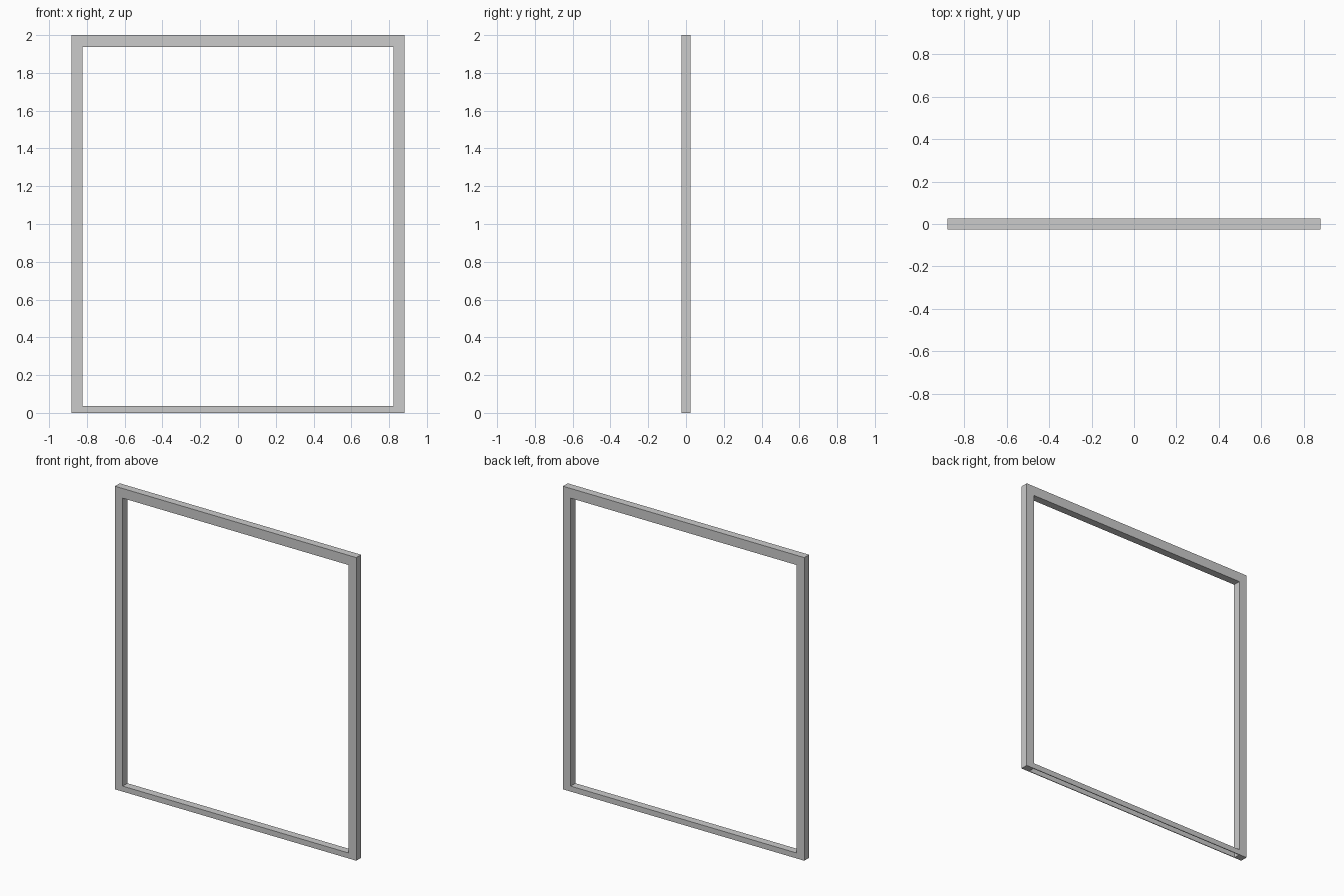
import bpy, bmesh
from mathutils import Vector

if "Cube" in bpy.data.objects:
    bpy.data.objects.remove(bpy.data.objects["Cube"])

W, IN, H, HEAD, SILL, D = 0.881, 0.824, 2.0, 1.936, 0.036, 0.025


def extrude_profile(name, pts, offset):
    """Close a planar profile and extrude it along offset."""
    bm = bmesh.new()
    face = bm.faces.new([bm.verts.new(p) for p in pts])
    ext = bmesh.ops.extrude_face_region(bm, geom=[face], use_keep_orig=True)
    verts = [g for g in ext["geom"] if isinstance(g, bmesh.types.BMVert)]
    bmesh.ops.translate(bm, verts=verts, vec=Vector(offset))
    bmesh.ops.recalc_face_normals(bm, faces=bm.faces)
    mesh = bpy.data.meshes.new(name)
    bm.to_mesh(mesh)
    bm.free()
    obj = bpy.data.objects.new(name, mesh)
    bpy.context.collection.objects.link(obj)
    return obj


# Jambs and head as one continuous arch
arch = [(-W, 0), (-W, H), (W, H), (W, 0),
        (IN, 0), (IN, HEAD), (-IN, HEAD), (-IN, 0)]
extrude_profile("jambs_and_head", [(x, -D, z) for x, z in arch], (0, 2 * D, 0))

# Bottom sill: shallow channel, open underneath
T = 0.005
channel = [(-D, 0), (-D, SILL), (D, SILL), (D, 0),
           (D - T, 0), (D - T, SILL - T), (-D + T, SILL - T), (-D + T, 0)]
extrude_profile("sill_channel", [(-IN, y, z) for y, z in channel], (2 * IN, 0, 0))
